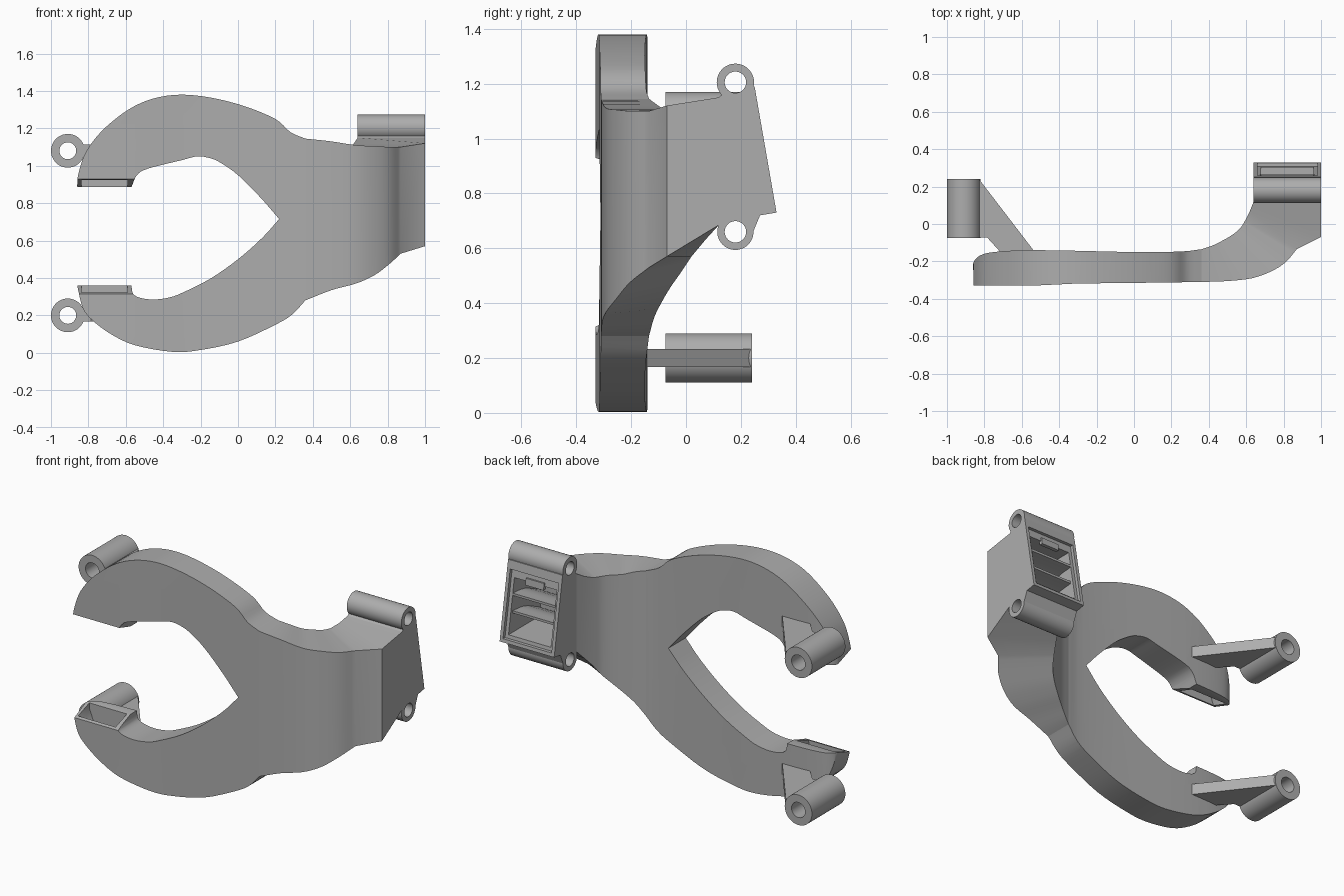
import bpy, bmesh, math
from mathutils import Vector

if "Cube" in bpy.data.objects:
    bpy.data.objects.remove(bpy.data.objects["Cube"], do_unlink=True)

grey = bpy.data.materials.new("plain grey")
grey.use_nodes = True
grey.diffuse_color = (0.42, 0.42, 0.42, 1)
grey.node_tree.nodes["Principled BSDF"].inputs["Base Color"].default_value = grey.diffuse_color


def make(name, bm):
    bmesh.ops.recalc_face_normals(bm, faces=bm.faces)
    mesh = bpy.data.meshes.new(name)
    bm.to_mesh(mesh)
    bm.free()
    mesh.materials.append(grey)
    ob = bpy.data.objects.new(name, mesh)
    bpy.context.collection.objects.link(ob)
    return ob


def prism(name, pts, axis, a, b):
    """Extrude a flat outline along one axis from a to b."""
    place = {"x": lambda u, v, t: (t, u, v),
             "y": lambda u, v, t: (u, t, v),
             "z": lambda u, v, t: (u, v, t)}[axis]
    bm = bmesh.new()
    lo = [bm.verts.new(place(u, v, a)) for u, v in pts]
    hi = [bm.verts.new(place(u, v, b)) for u, v in pts]
    bm.faces.new(lo)
    bm.faces.new(hi[::-1])
    for i in range(len(pts)):
        j = (i + 1) % len(pts)
        bm.faces.new((lo[i], lo[j], hi[j], hi[i]))
    return make(name, bm)


def circle(u, v, r, n=48):
    return [(u + r * math.cos(2 * math.pi * i / n), v + r * math.sin(2 * math.pi * i / n))
            for i in range(n)]


def spline(pts, steps=4):
    """Smooth curve through points of any dimension."""
    p = [Vector(q) for q in pts]
    p = [2 * p[0] - p[1]] + p + [2 * p[-1] - p[-2]]
    out = []
    for a, b, c, d in zip(p, p[1:], p[2:], p[3:]):
        for k in range(steps):
            t = k / steps
            out.append(tuple(0.5 * (2 * b + (c - a) * t + (2 * a - 5 * b + 4 * c - d) * t * t
                                    + (3 * b - a - 3 * c + d) * t ** 3)))
    return out + [tuple(p[-2])]


def boolean(ob, tool, operation="DIFFERENCE"):
    """Apply a boolean and discard the cutter."""
    tool.hide_render = True
    mod = ob.modifiers.new("cut", "BOOLEAN")
    mod.object, mod.operation, mod.solver = tool, operation, "EXACT"
    bpy.context.view_layer.update()
    mesh = bpy.data.meshes.new_from_object(ob.evaluated_get(bpy.context.evaluated_depsgraph_get()))
    ob.modifiers.clear()
    ob.data = mesh
    bpy.data.objects.remove(tool, do_unlink=True)


def tube(name, u, v, r, hole, axis, a, b):
    ob = prism(name, circle(u, v, r), axis, a, b)
    boolean(ob, prism("bore", circle(u, v, hole), axis, a - 0.1, b + 0.1))
    return ob


# Forked duct: front outline trimmed by the plan profile
upper_outer = spline([(-.86, .885), (-.855, .95), (-.82, 1.06), (-.76, 1.15), (-.68, 1.23),
                      (-.57, 1.31), (-.45, 1.36), (-.31, 1.38), (-.15, 1.365), (.03, 1.32),
                      (.2, 1.25), (.28, 1.18), (.36, 1.145)])
lower_outer = spline([(.36, .28), (.29, .205), (.2, .15), (0, .06), (-.2, .015), (-.35, .005),
                      (-.55, .04), (-.68, .1), (-.78, .175), (-.83, .24), (-.86, .36)])
lower_inner = spline([(-.57, .36), (-.56, .315), (-.52, .293), (-.45, .285), (-.37, .295),
                      (-.3, .32), (-.15, .395), (0, .5), (.13, .615), (.22, .715)])
upper_inner = spline([(.22, .715), (.12, .83), (0, .95), (-.1, 1.02), (-.16, 1.043), (-.22, 1.05),
                      (-.3, 1.03), (-.48, .985), (-.54, .95), (-.57, .885)])
fork = prism("forked_duct", upper_outer + lower_outer + lower_inner + upper_inner[1:], "y", -.4, 0)
back = spline([(-.87, -.24), (-.84, -.18), (-.75, -.15), (-.5, -.14), (0, -.15),
               (.25, -.147), (.36, -.135)])
front = [(.4, -.12), (.4, -.31), (.36, -.31), (0, -.315), (-.3, -.318), (-.55, -.33), (-.9, -.33)]
boolean(fork, prism("plan", back + front, "z", -.2, 1.6), "INTERSECT")

# Slanted, hollow outlets at both tips
slant = [(-.4, .954), (-.1, .85), (-.1, .7), (-.4, .7)]
hollow = [(-.838, .8), (-.59, .8), (-.59, .93), (-.63, 1.04), (-.74, 1.05), (-.81, .99), (-.838, .92)]
for flip in (False, True):
    def side(pts):
        return [(u, 1.245 - v if flip else v) for u, v in pts]
    boolean(fork, prism("slant", side(slant), "x", -.95, -.55))
    boolean(fork, prism("hollow", side(hollow), "y", -.312, -.205))

# Curved neck: each station is inner x, y, base, outer x, y, base, then the top
stations = spline([(.36, -.135, .28, .36, -.31, .28, 1.145),
                   (.42, -.115, .35, .5, -.305, .335, 1.13),
                   (.48, -.085, .41, .63, -.29, .37, 1.11),
                   (.53, -.055, .46, .73, -.255, .415, 1.105),
                   (.57, -.02, .51, .81, -.205, .475, 1.1),
                   (.595, .02, .57, .87, -.135, .53, 1.1)])
stations += [(.62, .07, .63, 1, -.07, .57, 1.12), (.64, .12, .685, 1, .12, .685, 1.15)]
bm = bmesh.new()
rings = [[bm.verts.new(c) for c in ((xi, yi, zi), (xo, yo, zo), (xo, yo, top), (xi, yi, top))]
         for xi, yi, zi, xo, yo, zo, top in stations]
for r, s in zip(rings, rings[1:]):
    for i in range(4):
        j = (i + 1) % 4
        bm.faces.new((r[i], r[j], s[j], s[i]))
bm.faces.new(rings[0])
bm.faces.new(rings[-1][::-1])
neck = make("curved_neck", bm)

# Inlet block with a sloping face
inlet = prism("inlet_block", [(.12, .685), (.12, 1.15), (.18, 1.205), (.25, 1.19), (.33, .73),
                              (.27, .72), (.245, .66), (.18, .66)], "x", .64, 1)
boolean(inlet, prism("recess", [(.239, 1.14), (.5, 1.14), (.5, .75), (.307, .75)], "x", .66, .98))
pocket = [(0, 1.09), (.5, 1.09), (.5, .77), (0, .77)]
for part in (neck, inlet):
    boolean(part, prism("pocket", pocket, "x", .68, .96))

# Hinge tubes above and below the inlet
for label, z, r in (("upper", 1.205, .068), ("lower", .66, .066)):
    boolean(inlet, prism("bore", circle(.18, z, .039), "x", .5, 1.1))
    tube(label + "_hinge_tube", .18, z, r, .039, "x", .64, 1)

# Curved guide vanes and latch tab inside the inlet
for i, z in enumerate((.885, .99)):
    under = spline([(.02, z - .07), (.15, z - .015), (.265, z)])
    over = [(y, h + .014) for y, h in reversed(under)]
    prism(f"guide_vane_{i + 1}", under + over, "x", .675, .965)
prism("latch_tab", [(.23, 1.11), (.254, 1.11), (.258, 1.07), (.236, 1.07)], "x", .76, .88)

# Mounting bosses with diagonal arms
arm = [(-.85, .235), (-.825, .235), (-.53, -.15), (-.71, -.155), (-.785, -.072), (-.85, -.072)]
for label, z in (("upper", 1.08), ("lower", .2)):
    tube(label + "_mount_boss", -.91, z, .09, .045, "y", -.075, .24)
    prism(label + "_mount_arm", arm, "z", z - .033, z + .033)

# Smooth curved walls, keep hard edges crisp
for ob in bpy.context.collection.objects:
    if ob.type == "MESH" and grey.name in ob.data.materials:
        ob.data.shade_smooth()
        ob.data.set_sharp_from_angle(angle=math.radians(30))
